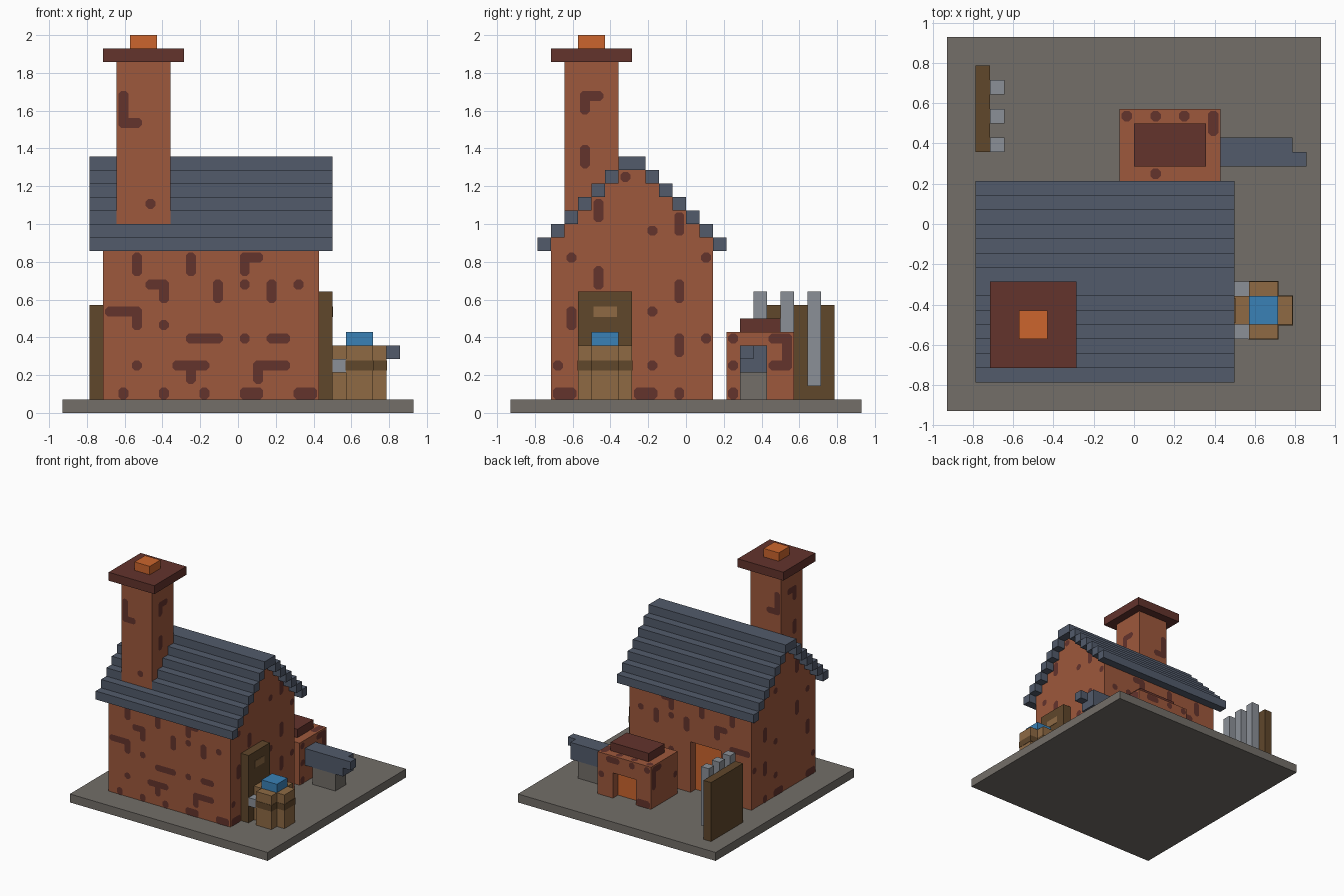
import bpy, bmesh

cube = bpy.data.objects.get("Cube")
if cube:
    bpy.data.objects.remove(cube, do_unlink=True)

U = 1 / 14  # one block


def lin(c):
    c /= 255
    return c / 12.92 if c <= 0.04045 else ((c + 0.055) / 1.055) ** 2.4


def material(name, r, g, b):
    m = bpy.data.materials.new(name)
    col = (lin(r), lin(g), lin(b), 1)
    m.diffuse_color = col
    m.use_nodes = True
    bsdf = m.node_tree.nodes["Principled BSDF"]
    bsdf.inputs["Base Color"].default_value = col
    bsdf.inputs["Roughness"].default_value = 0.9
    return m


brick = material("brick", 158, 88, 60)
dark_brick = material("dark brick", 99, 51, 44)
slate = material("slate", 82, 91, 107)
dark_wood = material("dark wood", 96, 71, 43)
light_wood = material("light wood", 142, 106, 68)
metal = material("pale metal", 139, 144, 151)
water_blue = material("water blue", 58, 129, 182)
ember = material("ember orange", 204, 101, 45)
stone = material("stone", 115, 110, 104)


def finish(name, bm, mat):
    mesh = bpy.data.meshes.new(name)
    bm.to_mesh(mesh)
    bm.free()
    mesh.materials.append(mat)
    obj = bpy.data.objects.new(name, mesh)
    bpy.context.collection.objects.link(obj)
    return obj


def part(name, mat, *boxes):
    """One object from boxes (x0, x1, y0, y1, z0, z1) in block units."""
    bm = bmesh.new()
    for x0, x1, y0, y1, z0, z1 in boxes:
        verts = bmesh.ops.create_cube(bm, size=1)["verts"]
        for v in verts:
            v.co.x = (x1 if v.co.x > 0 else x0) * U
            v.co.y = (y1 if v.co.y > 0 else y0) * U
            v.co.z = (z1 if v.co.z > 0 else z0) * U
    return finish(name, bm, mat)


def patches(name, axis, pos, sign, runs):
    """Flat dark patches with clipped corners on the plane axis = pos.
    Each run is (u, v, width, height) in blocks."""
    bm = bmesh.new()
    a, b = [i for i in range(3) if i != axis]
    for u, v, w, h in runs:
        u0, u1, v0, v1, c = u + .13, u + w - .13, v + .13, v + h - .13, .22
        if v == 1 and axis != 2:
            v0 = 1  # runs down to the ground
        ring = [(u0 + c, v0), (u1 - c, v0), (u1, v0 + c), (u1, v1 - c),
                (u1 - c, v1), (u0 + c, v1), (u0, v1 - c), (u0, v0 + c)]
        verts = []
        for s, t in ring:
            co = [0, 0, 0]
            co[axis], co[a], co[b] = (pos + sign * .04) * U, s * U, t * U
            verts.append(bm.verts.new(co))
        face = bm.faces.new(verts)
        face.normal_update()
        if face.normal[axis] * sign < 0:
            face.normal_flip()
    return finish(name, bm, dark_brick)


# Ground slab
part("ground_slab", stone, (-13, 13, -13, 13, 0, 1))

# House walls: stepped gable columns, with a recessed hearth in the back column
def roof_level(y):
    return 23 + y if y <= -5 else 14 - y


walls = [(-10, 6, y, y + 1, 1, roof_level(y)) for y in range(-10, 1)]
walls += [(-10, -6, 1, 2, 1, 13), (-2, 6, 1, 2, 1, 13), (-6, -2, 1, 2, 7, 13)]
part("house_walls", brick, *walls)
part("house_hearth", ember, (-6, -2, .95, 1.05, 1, 7))

# Stepped roof, open where the chimney passes through
courses = []
for y in range(-11, 3):
    z = roof_level(y)
    spans = [(-11, -9), (-5, 7)] if -9 <= y <= -6 else [(-11, 7)]
    courses += [(x0, x1, y, y + 1, z, z + 1) for x0, x1 in spans]
part("roof", slate, *courses)

# Chimney
part("chimney", brick, (-9, -5, -9, -5, 14, 26))
part("chimney_cap", dark_brick, (-10, -4, -10, -4, 26, 27))
part("chimney_ember", ember, (-8, -6, -8, -6, 27, 28))

# Dark brick patches on the house
long_wall = [
    (-8, 10, 1, 2), (-4, 10, 1, 2), (0, 10, 1, 2), (0, 11, 2, 1),
    (-7, 9, 2, 1), (-6, 8, 1, 2), (-2, 8, 1, 2), (0, 9, 1, 1),
    (2, 8, 1, 2), (4, 9, 1, 1), (-10, 7, 3, 1), (-8, 6, 1, 2),
    (-6, 6, 1, 1), (-4, 5, 3, 1), (0, 5, 1, 1), (2, 5, 2, 1),
    (-8, 3, 1, 1), (-5, 3, 3, 1), (-4, 2, 1, 2), (1, 3, 3, 1),
    (1, 2, 1, 2), (-9, 1, 1, 1), (-6, 1, 1, 1), (-3, 1, 1, 1),
    (0, 1, 2, 1), (4, 1, 2, 1)]
gable = [
    (-7, 14, 1, 2), (-5, 17, 1, 1), (-3, 13, 1, 1), (-1, 13, 1, 2),
    (-9, 11, 1, 1), (-7, 9, 1, 2), (1, 11, 1, 1), (-1, 8, 1, 2),
    (-3, 7, 1, 1), (-9, 6, 1, 2), (-1, 4, 1, 2), (-3, 3, 1, 1),
    (1, 5, 1, 1), (-1, 1, 1, 1), (-4, 1, 2, 1), (-10, 1, 2, 1),
    (-10, 3, 1, 1)]
back_wall = [r for r in long_wall
             if r[1] >= 7 or r[0] + r[2] <= -6 or r[0] >= -2]
patches("front_wall_patches", 1, -10, -1, long_wall)
patches("back_wall_patches", 1, 2, 1, back_wall)
patches("left_gable_patches", 0, 6, 1, gable)
patches("right_gable_patches", 0, -10, -1, gable)

# Dark brick patches on the chimney
chimney_x = [(-9, 21, 1, 3), (-9, 21, 2, 1), (-7, 15, 1, 1)]
chimney_y = [(-8, 22, 1, 2), (-8, 23, 2, 1), (-8, 18, 1, 2)]
patches("chimney_front_patches", 1, -9, -1, chimney_x)
patches("chimney_back_patches", 1, -5, 1, chimney_x[:2])
patches("chimney_left_patches", 0, -5, 1, chimney_y)
patches("chimney_right_patches", 0, -9, -1, chimney_y)

# Door
part("door", dark_wood, (6, 7, -8, -4, 1, 9))
part("door_panels", light_wood, (7, 7.05, -6.87, -5.13, 7.1, 7.9),
     (7, 7.05, -6.87, -5.13, 4.1, 4.9))
part("door_brackets", metal, (7, 8, -8, -7, 3, 4), (7, 8, -5, -4, 3, 4))

# Water barrel
staves = [(8, 10, -8, -4), (7, 8, -7, -5), (10, 11, -7, -5)]
part("barrel", light_wood, *[s + (1, 5) for s in staves])
part("barrel_hoop", dark_wood,
     *[(a - .04, b + .04, c - .04, d + .04, 3.15, 3.9) for a, b, c, d in staves])
part("barrel_water", water_blue, (8, 10, -7, -5, 5, 6))

# Furnace with recessed fire opening
part("furnace", brick, (-1, 6, 3, 7, 1, 6), (-1, 1, 7, 8, 1, 6),
     (4, 6, 7, 8, 1, 6), (1, 4, 7, 8, 4, 6))
part("furnace_fire", ember, (1, 4, 6.95, 7.05, 1, 4))
part("furnace_cap", dark_brick, (0, 5, 4, 7, 6, 7))
patches("furnace_top_patches", 2, 6, 1,
        [(-1, 7, 1, 1), (1, 7, 1, 1), (3, 7, 1, 1), (5, 6, 1, 2), (1, 3, 1, 1)])
furnace_side = [(3, 5, 1, 1), (3, 3, 1, 1), (6, 5, 2, 1), (7, 3, 1, 3),
                (6, 3, 2, 1), (3, 1, 1, 1)]
patches("furnace_left_patches", 0, 6, 1, furnace_side)
patches("furnace_right_patches", 0, -1, -1, furnace_side[1:4])
patches("furnace_back_patches", 1, 8, 1,
        [(-1, 5, 1, 1), (1, 5, 1, 1), (3, 5, 2, 1), (-1, 1, 2, 1), (5, 3, 1, 1)])
patches("furnace_front_patches", 1, 3, -1,
        [(1, 5, 1, 1), (3, 3, 2, 1), (-1, 3, 1, 1)])

# Anvil on its stand
part("anvil", slate, (6, 11, 4, 6, 3, 5))
part("anvil_horn", slate, (11, 12, 4, 5, 4, 5))
part("anvil_stand", stone, (7, 10, 4, 6, 1, 3))

# Tool rack
part("rack_board", dark_wood, (-11, -10, 5, 11, 1, 8))
part("rack_blades", metal, *[(-10, -9, y, y + 1, 2, 9) for y in (5, 7, 9)])
